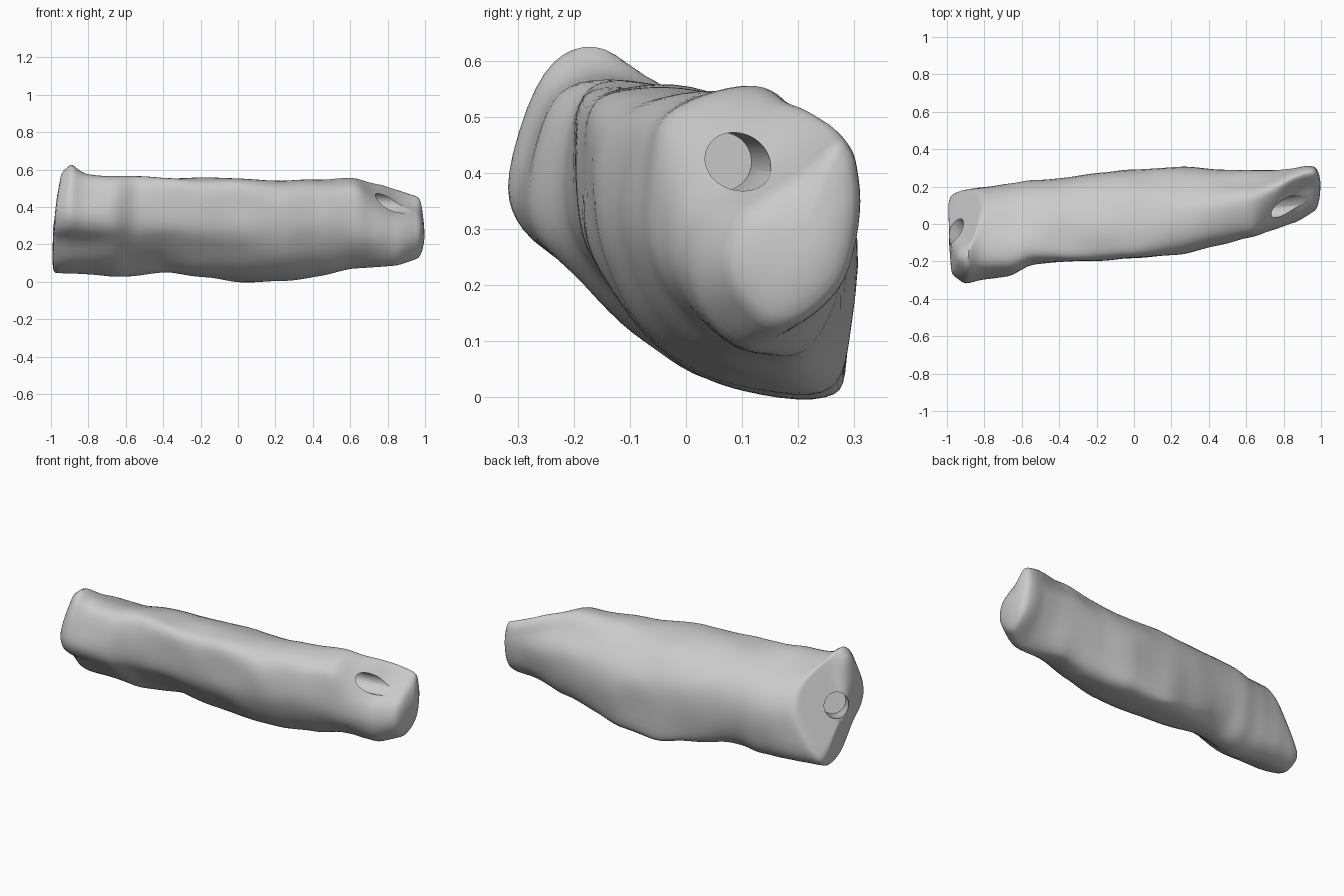
import bpy, bmesh, math
from mathutils import Vector, noise

if "Cube" in bpy.data.objects:
    bpy.data.objects.remove(bpy.data.objects["Cube"])

stone = bpy.data.materials.new("pale grey")
stone.use_nodes = True
COLOUR = (0.6, 0.6, 0.6, 1)
stone.diffuse_color = COLOUR
stone.node_tree.nodes["Principled BSDF"].inputs["Base Color"].default_value = COLOUR

# Outline of the body along x: x, y min, y max, z min, z max
STATIONS = [
    (-.98, -.27, .165, .05, .60), (-.92, -.315, .175, .045, .63), (-.8, -.295, .195, .04, .575),
    (-.66, -.28, .21, .03, .565), (-.55, -.22, .235, .03, .56), (-.38, -.205, .25, .045, .555),
    (-.18, -.195, .27, .02, .55), (0, -.185, .285, 0, .55), (.25, -.165, .305, .005, .535),
    (.45, -.115, .285, .035, .55), (.62, -.075, .285, .08, .56), (.74, -.04, .285, .08, .525),
    (.86, .0, .295, .085, .485), (.92, .035, .31, .105, .465), (.955, .065, .31, .12, .455),
]
# Cross-sections in percent of the outline, from the top round by the front
SECTIONS = {
    -.92: [(32, 100), (13, 92), (0, 61), (4, 44), (23, 30), (44, 12),
           (65, 2), (86, 0), (100, 13), (99, 53), (82, 79), (55, 93)],
    -.48: [(22, 100), (6, 95), (0, 74), (2, 50), (20, 30), (42, 13),
           (60, 2), (78, 3), (95, 22), (100, 58), (81, 85), (50, 98)],
    0: [(19, 100), (4, 95), (0, 77), (2, 51), (19, 27), (40, 9),
        (60, 2), (92, 0), (99, 12), (100, 60), (81, 86), (50, 99)],
    .65: [(51, 100), (23, 93), (5, 82), (0, 57), (6, 29), (31, 8),
          (60, 0), (80, 2), (96, 25), (100, 59), (80, 82), (66, 97)],
    .86: [(80, 100), (55, 83), (28, 70), (8, 59), (0, 39), (10, 17),
          (34, 0), (62, 6), (90, 28), (100, 62), (98, 82), (92, 94)],
}
STEPS = 5


def spline(p, t):
    """Smooth curve through the middle two of four points."""
    a, b, c, d = p
    return b + t * ((c - a) + t * ((2 * a - 5 * b + 4 * c - d) + t * (3 * (b - c) + d - a))) * .5


def outline_at(x):
    i = max(k for k in range(len(STATIONS) - 1) if STATIONS[k][0] <= x or k == 0)
    t = (x - STATIONS[i][0]) / (STATIONS[i + 1][0] - STATIONS[i][0])
    t = t * t * (3 - 2 * t) * .4 + t * .6
    return [a + (b - a) * t for a, b in zip(STATIONS[i][1:], STATIONS[i + 1][1:])]


def section_at(x):
    keys = sorted(SECTIONS)
    x = min(max(x, keys[0]), keys[-1])
    i = max(k for k in range(len(keys) - 1) if keys[k] <= x)
    t = (x - keys[i]) / (keys[i + 1] - keys[i])
    return [Vector(a).lerp(Vector(b), t) for a, b in zip(SECTIONS[keys[i]], SECTIONS[keys[i + 1]])]


def ring_at(x):
    y0, y1, z0, z1 = outline_at(x)
    pts = [Vector((x, y0 + (y1 - y0) * p.x / 100, z0 + (z1 - z0) * p.y / 100)) for p in section_at(x)]
    n = len(pts)
    return [spline([pts[(i + k) % n] for k in (-1, 0, 1, 2)], s / STEPS)
            for i in range(n) for s in range(STEPS)]


def cap_rings(ring, out, aim):
    """Domed end: rings that move outwards and shrink towards an aim point."""
    aim = Vector((ring[0].x, *aim))
    rings = []
    for angle in (15, 30, 45, 58, 68, 76, 83):
        a = math.radians(angle)
        rings.append([aim.lerp(v, math.cos(a)) + Vector((out * math.sin(a) ** .8, 0, 0)) for v in ring])
    return rings


def lean_left_end(v):
    """Tip the left end face back towards its top."""
    weight = min(1, max(0, (-.85 - v.x) / .1))
    return v + Vector((.07 * max(0, v.z - .1) * weight, 0, 0))


# Slanting break across the upper back corner of the left end
BREAK_POINT = Vector((-.8, .145, .45))
BREAK_NORMAL = Vector((-.8, .45, .44)).normalized()


def break_corner(v):
    depth = (v - BREAK_POINT).dot(BREAK_NORMAL)
    if v.x > -.5 or depth < 0:
        return v
    weight = min(1, max(0, (v.y + .2) / .15))
    return v - BREAK_NORMAL * depth * weight


def make_object(name, bm):
    mesh = bpy.data.meshes.new(name)
    bm.to_mesh(mesh)
    bm.free()
    obj = bpy.data.objects.new(name, mesh)
    bpy.context.collection.objects.link(obj)
    mesh.materials.append(stone)
    return obj


# Weathered body: loft, domed ends, broken corner and soft lumps
COUNT = 80
first, last = STATIONS[0][0], STATIONS[-1][0]
rings = [ring_at(first + (last - first) * i / COUNT) for i in range(COUNT + 1)]
left_cap = cap_rings(rings[0], -.022, (-.04, .3))
right_cap = cap_rings(rings[-1], .045, (.21, .3))
rings = left_cap[::-1] + rings + right_cap
bm = bmesh.new()
loops = []
for ring in rings:
    row = []
    for v in ring:
        lump = noise.noise_vector(Vector((v.x * 4.5, v.y * 6, v.z * 6))) * .012
        row.append(bm.verts.new(break_corner(lean_left_end(v + lump))))
    loops.append(row)
for a, b in zip(loops, loops[1:]):
    for i in range(len(a)):
        j = (i + 1) % len(a)
        bm.faces.new((a[i], a[j], b[j], b[i]))
bm.faces.new(loops[0])
bm.faces.new(loops[-1])
for _ in range(2):
    bmesh.ops.smooth_vert(bm, verts=bm.verts, factor=.5,
                          use_axis_x=True, use_axis_y=True, use_axis_z=True)
bmesh.ops.recalc_face_normals(bm, faces=bm.faces)
body = make_object("stone_body", bm)


# Blind round socket in each end
def cut_socket(name, floor, direction, length, radius):
    direction = Vector(direction).normalized()
    bm = bmesh.new()
    bmesh.ops.create_cone(bm, cap_ends=True, segments=48, radius1=radius, radius2=radius, depth=length)
    cutter = make_object(name, bm)
    cutter.rotation_mode = "QUATERNION"
    cutter.rotation_quaternion = direction.to_track_quat("Z", "Y")
    cutter.location = Vector(floor) + direction * length / 2
    cutter.hide_render = True
    cutter.hide_set(True)
    mod = body.modifiers.new(name, "BOOLEAN")
    mod.operation = "DIFFERENCE"
    mod.solver = "EXACT"
    mod.object = cutter
    return cutter


cutters = [
    cut_socket("right_socket_cutter", (.58, .065, .42), (1, .12, 0), .45, .052),
    cut_socket("left_socket_cutter", (-.845, -.16, .305), (-.62, .68, .27), .4, .07),
]

# Bake the cuts and shade smoothly with sharp socket rims
bpy.ops.object.select_all(action="DESELECT")
body.select_set(True)
bpy.context.view_layer.objects.active = body
for mod in list(body.modifiers):
    bpy.ops.object.modifier_apply(modifier=mod.name)
for cutter in cutters:
    bpy.data.objects.remove(cutter)
bpy.ops.object.shade_smooth_by_angle(angle=math.radians(40))
